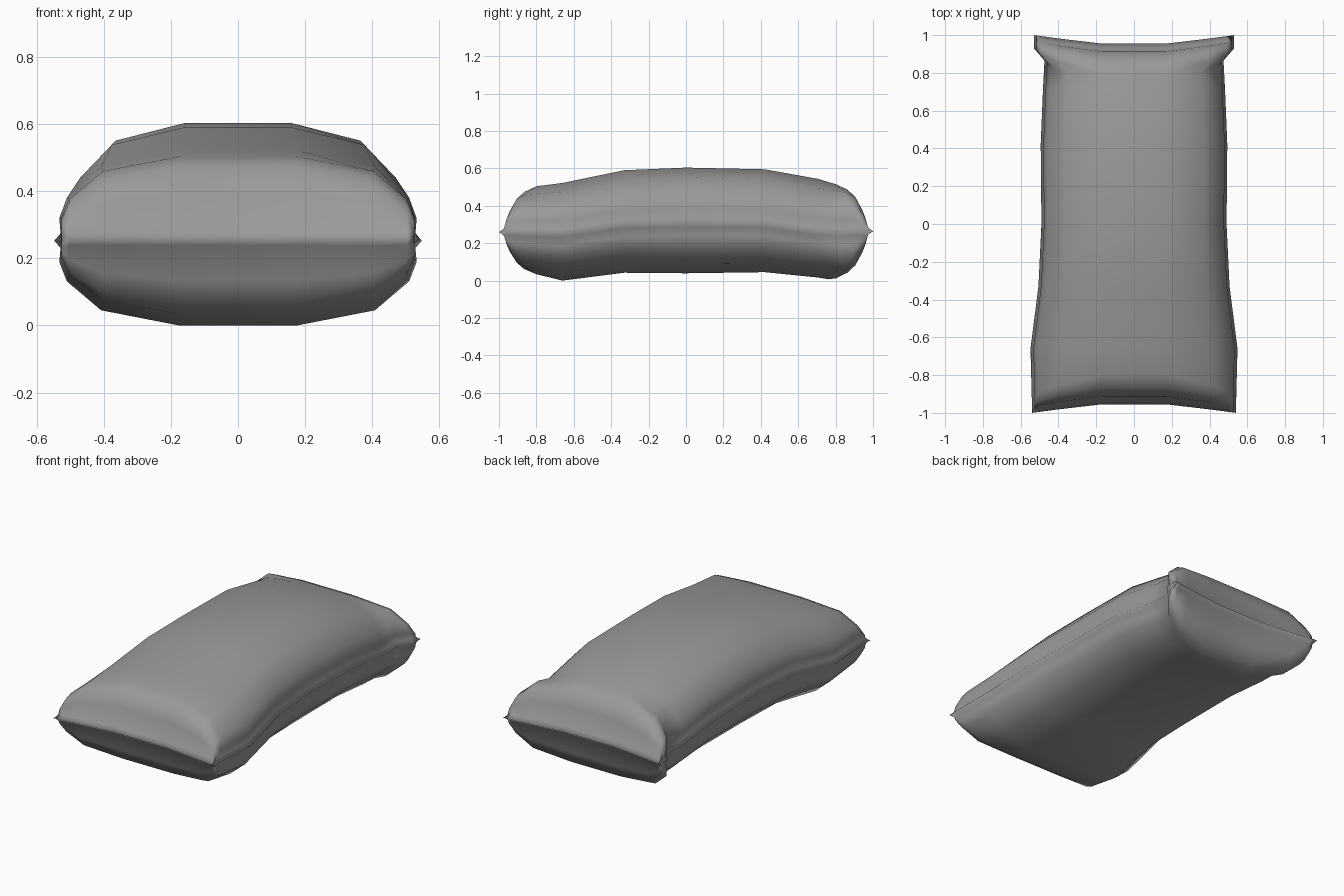
import bpy, bmesh, math

if "Cube" in bpy.data.objects:
    bpy.data.objects.remove(bpy.data.objects["Cube"])

# half cross-section: (fraction of half width, fraction of height), seam tip first
PROFILE = [(1.0, 0.0), (.965, .08), (.972, .25), (.93, .48), (.745, .82), (.32, 1.0)]
# how far each profile point of a bent section reaches towards the end
BEND = [1.0, 1.0, .93, .72, .42, 0.0]
COLS = [(s * f, h, b) for s, r in ((1, 1), (-1, -1))
        for (f, h), b in list(zip(PROFILE, BEND))[::r]]

# sections: centre y, edge y, half width, seam z, height above, depth below
SECTIONS = [
    (-.80, -.93, .541, .26, .245, .225),
    (-.66, -.66, .548, .253, .270, .252),
    (-.33, -.33, .506, .303, .288, .260),
    (0, 0, .490, .310, .295, .270),
    (.42, .42, .494, .306, .290, .260),
    (.71, .71, .482, .262, .282, .245),
    (.76, .865, .474, .258, .270, .250),
    (.80, .93, .530, .265, .252, .252),
]
CAP_STEPS = 3


def section(sec, side):
    yc, ye, hw, zs, top, low = sec
    h = top if side > 0 else -low
    return [(f * hw, yc + (ye - yc) * b, zs + h * k) for f, k, b in COLS]


def cap(sec, side):
    """Rounded end: rows from the crease down to the pointed seam."""
    row = section(sec, side)
    d, zs, hw = math.copysign(1, sec[0]), sec[3], sec[2]
    flare = [.045 * max(0, (abs(x) - .2) / (hw - .2)) for x, _, _ in row]
    rows = []
    for j in range(1, CAP_STEPS + 1):
        a = j / CAP_STEPS * math.pi / 2
        out = []
        for (x, y, z), fl in zip(row, flare):
            base = zs + side * min(.02, abs(z - zs))
            out.append((x, y + (d * (.93 + fl) - y) * math.sin(a),
                        base + (z - base) * math.cos(a)))
        rows.append(out)
    rows.append([(x, d * (.955 + fl), zs) for (x, _, _), fl in zip(row, flare)])
    return rows


bm = bmesh.new()
# upper and lower halves meet at the seam
for side in (1, -1):
    rows = cap(SECTIONS[0], side)[::-1]
    rows += [section(s, side) for s in SECTIONS]
    rows += cap(SECTIONS[-1], side)
    grid = [[bm.verts.new(p) for p in r] for r in rows]
    for a, b in zip(grid, grid[1:]):
        for i in range(len(a) - 1):
            bm.faces.new((a[i], a[i + 1], b[i + 1], b[i]))
bmesh.ops.remove_doubles(bm, verts=bm.verts, dist=.0005)
bmesh.ops.recalc_face_normals(bm, faces=bm.faces)

mesh = bpy.data.meshes.new("sandbag")
bm.to_mesh(mesh)
bm.free()
bag = bpy.data.objects.new("sandbag", mesh)
bpy.context.collection.objects.link(bag)

# dark grey cloth
cloth = bpy.data.materials.new("cloth")
cloth.diffuse_color = (.32, .32, .32, 1)
cloth.use_nodes = True
cloth.node_tree.nodes["Principled BSDF"].inputs["Base Color"].default_value = cloth.diffuse_color
mesh.materials.append(cloth)

# stand on the ground
low = min(v.co.z for v in mesh.vertices)
for v in mesh.vertices:
    v.co.z -= low
bpy.context.view_layer.objects.active = bag
bag.select_set(True)
bpy.ops.object.shade_smooth()
